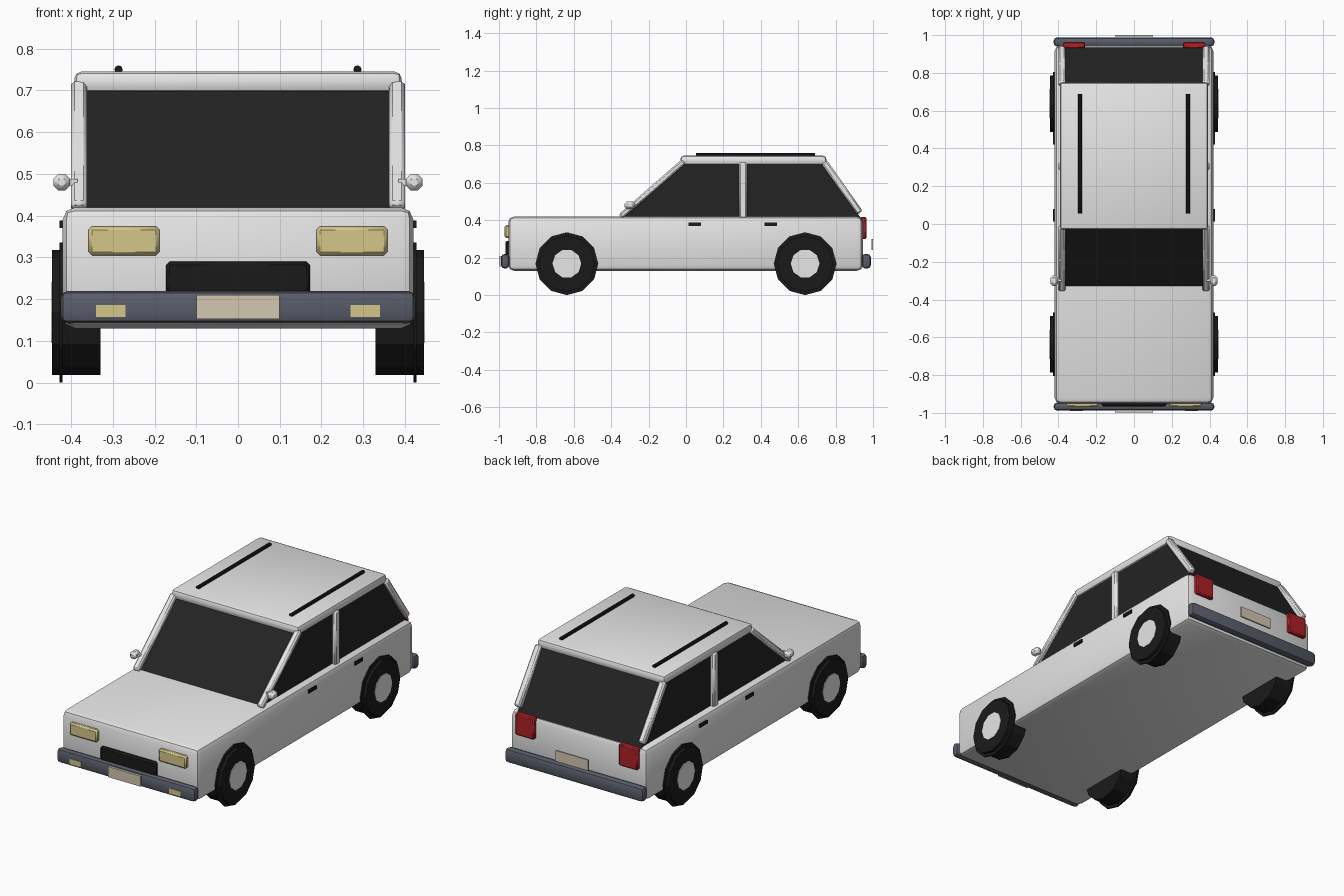
import bpy, bmesh, math
from mathutils import Vector, Matrix

cube = bpy.data.objects.get("Cube")
if cube:
    bpy.data.objects.remove(cube, do_unlink=True)


def material(name, rgb):
    m = bpy.data.materials.new(name)
    m.use_nodes = True
    m.diffuse_color = (*rgb, 1)
    m.node_tree.nodes["Principled BSDF"].inputs["Base Color"].default_value = (*rgb, 1)
    return m


PAINT = material("white paint", (0.8, 0.8, 0.8))
GLASS = material("dark glass", (0.017, 0.017, 0.017))
RUBBER = material("black rubber", (0.01, 0.01, 0.01))
BUMPER = material("slate bumper", (0.1, 0.11, 0.145))
LAMP = material("pale yellow lamp", (0.66, 0.57, 0.25))
PLATE = material("beige plate", (0.65, 0.57, 0.44))
RED = material("red lamp", (0.42, 0.015, 0.02))


def finish(name, bm, mat, bevel=0, segments=2, smooth=True):
    bmesh.ops.recalc_face_normals(bm, faces=bm.faces)
    mesh = bpy.data.meshes.new(name)
    bm.to_mesh(mesh)
    bm.free()
    mesh.materials.append(mat)
    ob = bpy.data.objects.new(name, mesh)
    bpy.context.collection.objects.link(ob)
    if bevel:
        mod = ob.modifiers.new("bevel", "BEVEL")
        mod.width, mod.segments = bevel, segments
    if smooth:
        bpy.ops.object.select_all(action="DESELECT")
        ob.select_set(True)
        bpy.context.view_layer.objects.active = ob
        if bevel:
            bpy.ops.object.modifier_apply(modifier="bevel")
        bpy.ops.object.shade_smooth_by_angle(angle=math.radians(40))
    return ob


def box(name, x, y, z, mat, bevel=0, segments=2):
    """Box from (low, high) pairs on each axis."""
    bm = bmesh.new()
    bmesh.ops.create_cube(bm, size=1)
    for v in bm.verts:
        v.co = [(lo + hi) / 2 + c * (hi - lo) for c, (lo, hi) in zip(v.co, (x, y, z))]
    return finish(name, bm, mat, bevel, segments)


def pillar(name, x, start, end, width, depth):
    """Bar in the side plane between two (y, z) points."""
    a, b = Vector((x, *start)), Vector((x, *end))
    d = (b - a).normalized()
    side = Vector((1, 0, 0))
    rot = Matrix((side, d.cross(side), d)).transposed().to_4x4()
    bm = bmesh.new()
    bmesh.ops.create_cube(bm, size=1)
    bmesh.ops.scale(bm, vec=(width, depth, (b - a).length), verts=bm.verts)
    bmesh.ops.transform(bm, matrix=Matrix.Translation((a + b) / 2) @ rot, verts=bm.verts)
    return finish(name, bm, PAINT, 0.008, 1)


def cylinder(name, centre, radius, length, axis, sides, mat):
    bm = bmesh.new()
    bmesh.ops.create_cone(bm, cap_ends=True, segments=sides, radius1=radius,
                          radius2=radius, depth=length)
    rot = Vector((0, 0, 1)).rotation_difference(Vector(axis)).to_matrix().to_4x4()
    bmesh.ops.transform(bm, matrix=Matrix.Translation(centre) @ rot, verts=bm.verts)
    return finish(name, bm, mat, smooth=False)


def span(s, lo, hi):
    return (lo, hi) if s > 0 else (-hi, -lo)


# Lower body
box("body", (-0.42, 0.42), (-0.95, 0.945), (0.13, 0.42), PAINT, 0.03)

# Glass cabin from a side profile
bm = bmesh.new()
profile = [(-0.34, 0.41), (0.935, 0.41), (0.74, 0.71), (-0.01, 0.71)]
face = bm.faces.new([bm.verts.new((-0.38, y, z)) for y, z in profile])
out = bmesh.ops.extrude_face_region(bm, geom=[face])
bmesh.ops.translate(bm, vec=(0.76, 0, 0),
                    verts=[g for g in out["geom"] if isinstance(g, bmesh.types.BMVert)])
finish("cabin_glass", bm, GLASS, smooth=False)

box("roof", (-0.392, 0.392), (-0.03, 0.75), (0.695, 0.745), PAINT, 0.017)

# Bumpers, plates and grille
for name, y in (("front", (-0.988, -0.945)), ("rear", (0.94, 0.988))):
    box(name + "_bumper", (-0.425, 0.425), y, (0.142, 0.22), BUMPER, 0.018)
box("front_plate", (-0.1, 0.1), (-0.998, -0.985), (0.152, 0.21), PLATE)
box("rear_plate", (-0.1, 0.1), (0.992, 1.0), (0.24, 0.3), PLATE)
box("grille", (-0.172, 0.172), (-0.966, -0.94), (0.2, 0.29), RUBBER, 0.008, 1)

for s, side in ((1, "left"), (-1, "right")):
    # Pillars
    pillar(side + "_front_pillar", s * 0.381, (-0.35, 0.42), (-0.012, 0.715), 0.038, 0.03)
    pillar(side + "_middle_pillar", s * 0.381, (0.305, 0.41), (0.305, 0.71), 0.038, 0.042)
    pillar(side + "_rear_pillar", s * 0.381, (0.93, 0.44), (0.74, 0.71), 0.038, 0.035)

    # Lamps
    box(side + "_headlight", span(s, 0.188, 0.358), (-0.97, -0.94), (0.305, 0.374), LAMP, 0.008, 1)
    box(side + "_fog_lamp", span(s, 0.27, 0.34), (-0.99, -0.982), (0.157, 0.186), LAMP)
    box(side + "_tail_light", span(s, 0.26, 0.375), (0.93, 0.964), (0.3, 0.418), RED, 0.006, 1)

    # Roof rail and mirror
    cylinder(side + "_roof_rail", (s * 0.286, 0.372, 0.75), 0.01, 0.635, (0, 1, 0), 8, RUBBER)
    box(side + "_mirror", span(s, 0.402, 0.442), (-0.328, -0.272), (0.46, 0.5), PAINT, 0.012, 1)
    box(side + "_mirror_stem", span(s, 0.385, 0.41), (-0.305, -0.285), (0.472, 0.488), PAINT)

    # Door handles
    for name, y in (("front", 0.047), ("rear", 0.453)):
        box(f"{side}_{name}_door_handle", span(s, 0.41, 0.428), (y - 0.033, y + 0.033),
            (0.37, 0.388), RUBBER)

    # Wheels
    for name, y in (("front", -0.637), ("rear", 0.637)):
        label = f"{side}_{name}_"
        cylinder(label + "tyre", (s * 0.387, y, 0.168), 0.15, 0.116, (1, 0, 0), 12, RUBBER)
        cylinder(label + "tyre_rim", (s * 0.424, y, 0.168), 0.168, 0.008, (1, 0, 0), 12, RUBBER)
        cylinder(label + "hub", (s * 0.443, y, 0.168), 0.077, 0.008, (1, 0, 0), 10, PAINT)
